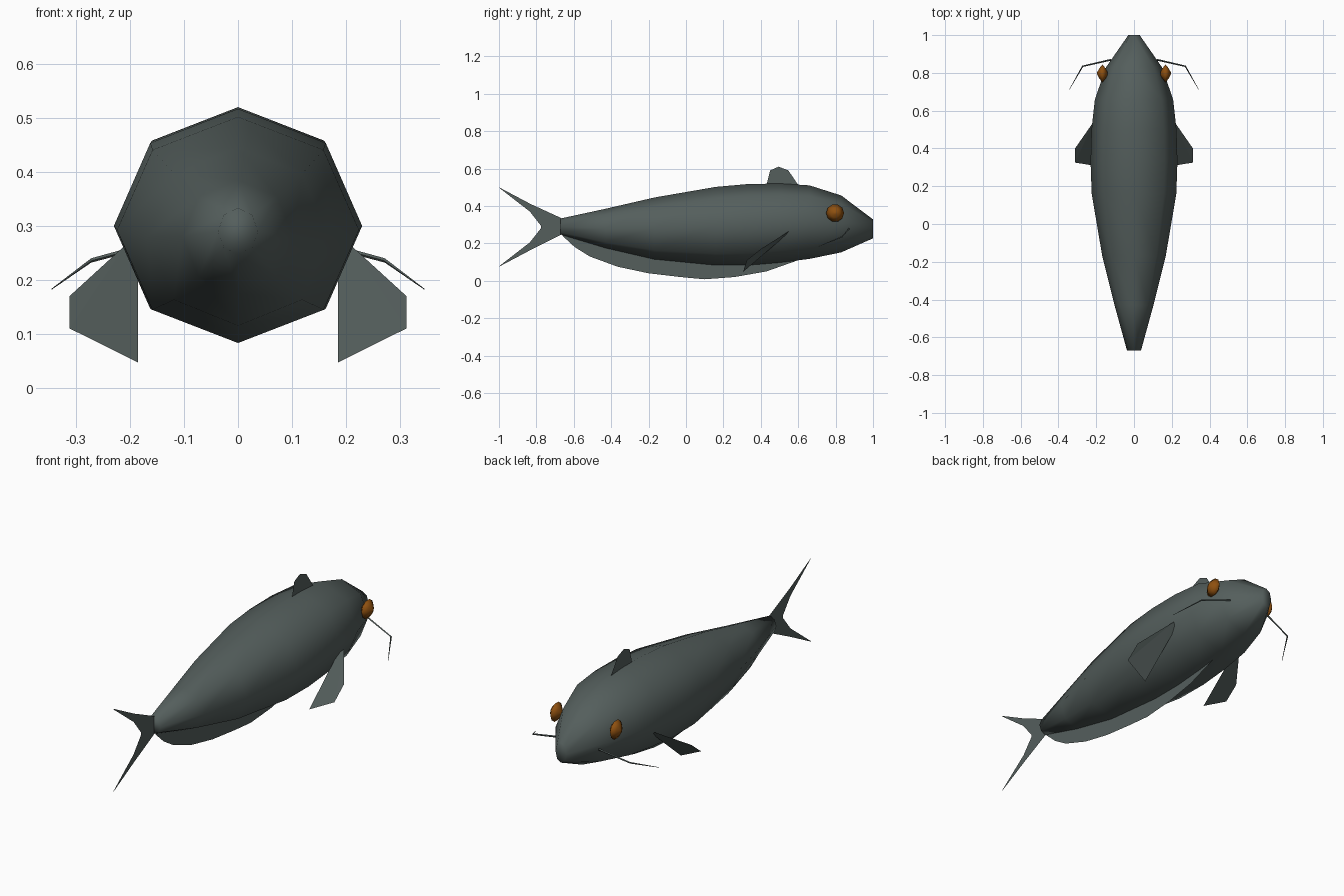
import bpy, bmesh, math
from mathutils import Vector

if "Cube" in bpy.data.objects:
    bpy.data.objects.remove(bpy.data.objects["Cube"])


def material(name, rgb):
    m = bpy.data.materials.new(name)
    m.diffuse_color = (*rgb, 1)
    m.use_nodes = True
    m.node_tree.nodes["Principled BSDF"].inputs["Base Color"].default_value = m.diffuse_color
    return m


SKIN = material("grey_green_skin", (0.089, 0.113, 0.108))
AMBER = material("amber_eye", (0.27, 0.08, 0.005))


def make(name, verts, faces, mat, smooth=False, mirror=False):
    me = bpy.data.meshes.new(name)
    me.from_pydata(verts, [], faces)
    bm = bmesh.new()
    bm.from_mesh(me)
    bmesh.ops.recalc_face_normals(bm, faces=bm.faces)
    bm.to_mesh(me)
    bm.free()
    me.materials.append(mat)
    me.polygons.foreach_set("use_smooth", [smooth] * len(me.polygons))
    ob = bpy.data.objects.new(name, me)
    bpy.context.collection.objects.link(ob)
    if mirror:
        ob.modifiers.new("mirror", "MIRROR").use_mirror_merge = False
    return ob


def loft(name, rings, mat, smooth=True, mirror=False):
    """Skin a list of equal-sized rings and cap both ends."""
    n = len(rings[0])
    verts = [v for r in rings for v in r]
    faces = [(i * n + j, i * n + (j + 1) % n, (i + 1) * n + (j + 1) % n, (i + 1) * n + j)
             for i in range(len(rings) - 1) for j in range(n)]
    faces += [tuple(range(n)), tuple(range(len(verts) - n, len(verts)))]
    return make(name, verts, faces, mat, smooth, mirror)


def circle(n):
    return [(math.cos(2 * math.pi * k / n), math.sin(2 * math.pi * k / n)) for k in range(n)]


# Body: eight-sided sections given as (y, top, bottom, half width)
stations = [(-0.67, 0.333, 0.247, 0.037), (-0.43, 0.385, 0.175, 0.103),
            (-0.17, 0.445, 0.115, 0.168), (0.16, 0.502, 0.083, 0.224),
            (0.33, 0.517, 0.083, 0.23), (0.50, 0.52, 0.097, 0.225),
            (0.66, 0.51, 0.117, 0.207), (0.83, 0.456, 0.152, 0.148),
            (1.0, 0.328, 0.227, 0.03)]
loft("body", [[(w * c, y, (t + b) / 2 + (t - b) / 2 * s) for c, s in circle(8)]
              for y, t, b, w in stations], SKIN)


# Flat fins on the centre plane, as strips between two (y, z) edges
def strip_fin(name, upper, lower):
    n = len(upper)
    verts = [(0, y, z) for y, z in upper + lower]
    make(name, verts, [(i, i + 1, n + i + 1, n + i) for i in range(n - 1)], SKIN)


strip_fin("tail_fin",
          [(-1, 0.5), (-0.83, 0.41), (-0.66, 0.332), (-0.66, 0.25), (-0.83, 0.165), (-1, 0.075)],
          [(-0.995, 0.494), (-0.835, 0.37), (-0.776, 0.295), (-0.776, 0.28),
           (-0.835, 0.205), (-0.995, 0.081)])
strip_fin("dorsal_fin",
          [(0.45, 0.59), (0.495, 0.61), (0.547, 0.59)],
          [(0.43, 0.51), (0.51, 0.51), (0.605, 0.505)])
belly = [(-0.66, 0.24), (-0.595, 0.18), (-0.515, 0.13), (-0.365, 0.075), (-0.2, 0.04),
         (-0.03, 0.02), (0.1, 0.008), (0.26, 0.02), (0.43, 0.05), (0.60, 0.11)]
strip_fin("belly_fin", [(y, 0.25 - 0.08 * (y + 0.66)) for y, z in belly], belly)

# Pectoral fins: folded fans hanging from the flanks
make("pectoral_fins",
     [(0.208, 0.55, 0.265), (0.312, 0.40, 0.17), (0.312, 0.325, 0.11),
      (0.185, 0.305, 0.047), (0.185, 0.53, 0.24)],
     [(0, 1, 2), (0, 2, 3), (0, 3, 4)], SKIN, mirror=True)

# Whiskers: thin bent tapering strands
path = [((0.12, 0.87, 0.277), 0.005), ((0.272, 0.835, 0.236), 0.004), ((0.345, 0.707, 0.183), 0.001)]
rings = []
for p, r in path:
    side = Vector((0.55, 0.83, 0)) * r
    up = Vector((0, 0, r))
    rings.append([Vector(p) + side * c + up * s for c, s in circle(4)])
loft("whiskers", rings, SKIN, smooth=False, mirror=True)

# Eyes: flattened lens shapes on the sides of the head
lens = [(-0.028, 0.006), (-0.018, 0.025), (0, 0.048), (0.018, 0.025), (0.028, 0.006)]
loft("eyes", [[(0.167 + x, 0.797 + r * c, 0.362 + r * s) for c, s in circle(10)]
              for x, r in lens], AMBER, mirror=True)
